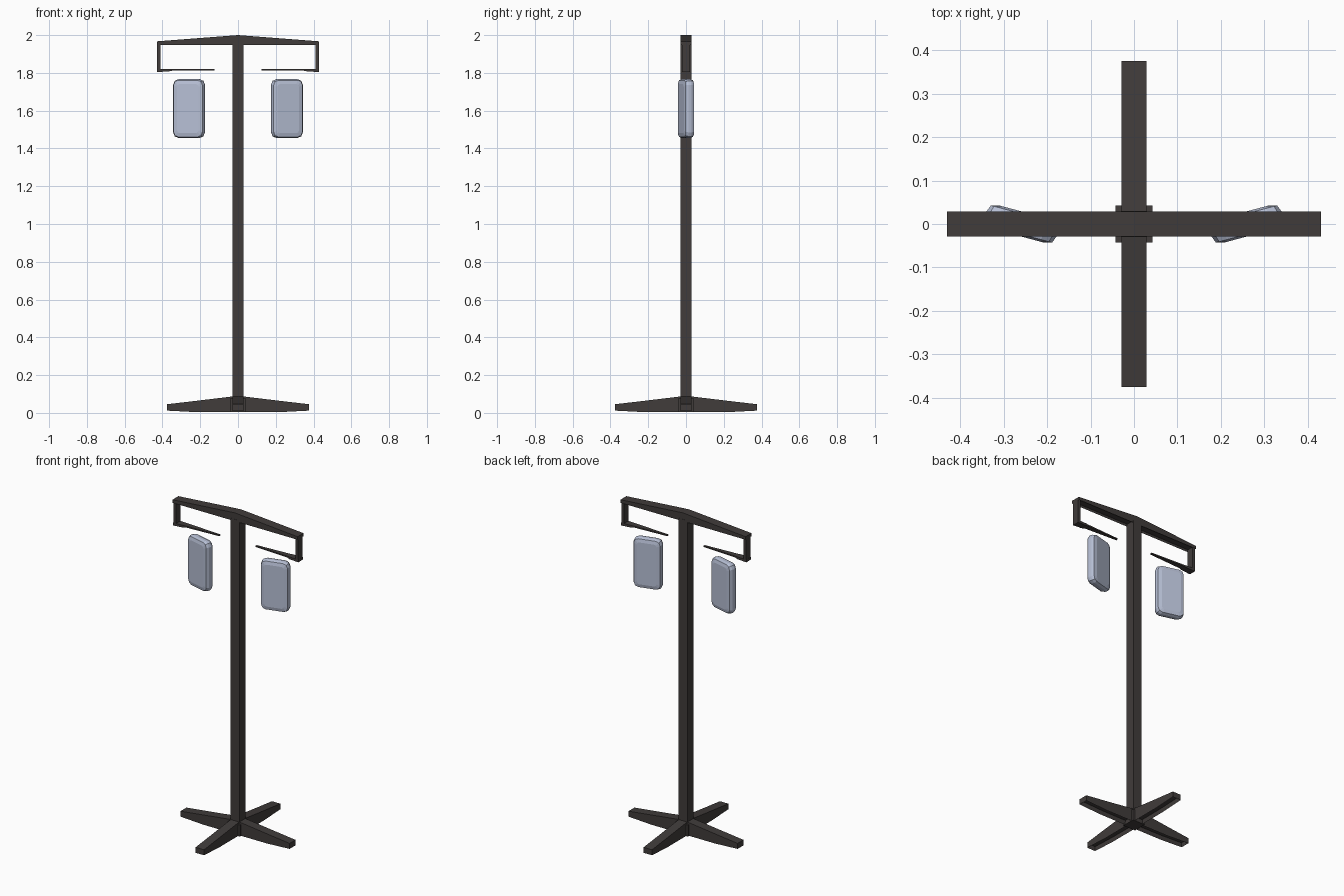
import bpy, bmesh, math
from mathutils import Matrix, Vector

if "Cube" in bpy.data.objects:
    bpy.data.objects.remove(bpy.data.objects["Cube"])


def material(name, rgb):
    m = bpy.data.materials.new(name)
    m.diffuse_color = (*rgb, 1)
    m.use_nodes = True
    m.node_tree.nodes["Principled BSDF"].inputs["Base Color"].default_value = m.diffuse_color
    return m


DARK = material("dark iron", (0.052, 0.045, 0.043))
BLUE = material("pale blue grey", (0.47, 0.52, 0.66))


def finish(bm, name, mat):
    bmesh.ops.recalc_face_normals(bm, faces=bm.faces)
    me = bpy.data.meshes.new(name)
    bm.to_mesh(me)
    bm.free()
    me.materials.append(mat)
    ob = bpy.data.objects.new(name, me)
    bpy.context.collection.objects.link(ob)
    return ob


def loft(bm, rings):
    """Skin a list of equal-length rings and cap both ends."""
    vs = [[bm.verts.new(p) for p in r] for r in rings]
    n = len(vs[0])
    for a, b in zip(vs, vs[1:]):
        for i in range(n):
            j = (i + 1) % n
            bm.faces.new((a[i], a[j], b[j], b[i]))
    bm.faces.new(vs[0])
    bm.faces.new(vs[-1])


def bar(name, sections, angle=0, channel=0):
    """Bar along x from (x, half width, z low, z high); optional hollow underside."""
    bm = bmesh.new()
    loft(bm, [[(x, -w, lo), (x, w, lo), (x, w, hi), (x, -w, hi)]
              for x, w, lo, hi in sections])
    bmesh.ops.recalc_face_normals(bm, faces=bm.faces)
    if channel:
        under = [f for f in bm.faces if f.normal.z < -0.9]
        bmesh.ops.inset_region(bm, faces=under, thickness=0.006)
        for v in {v for f in under for v in f.verts}:
            v.co.z += channel
    bm.transform(Matrix.Rotation(angle, 4, 'Z'))
    return finish(bm, name, DARK)


# post and base hub
bar("post", [(-0.03, 0.03, 0.03, 1.96), (0.03, 0.03, 0.03, 1.96)])
bar("base_hub", [(-0.0425, 0.0425, 0.004, 0.075), (0.0425, 0.0425, 0.004, 0.075)])

# four tapered feet, hollow below
for i, side in enumerate(("right", "back", "left", "front")):
    bar(side + "_foot", [(0.02, 0.029, 0.004, 0.088), (0.22, 0.029, 0.004, 0.064),
                         (0.375, 0.029, 0.012, 0.046)],
        i * math.pi / 2, 0.025)

# peaked top arm, hollow below
bar("top_arm", [(-0.43, 0.029, 1.948, 1.967), (0, 0.029, 1.948, 2.0),
                (0.43, 0.029, 1.948, 1.967)], 0, 0.012)


def rounded_rect(inset, y, hw=0.085, hh=0.156, r=0.03):
    pts = []
    r = max(r - inset * 0.6, 0.01)
    for k, (sx, sz) in enumerate(((1, 1), (-1, 1), (-1, -1), (1, -1))):
        for a in (0, 45, 90):
            t = math.radians(a + 90 * k)
            pts.append((sx * (hw - inset - r) + r * math.cos(t), y,
                        sz * (hh - inset - r) + r * math.sin(t)))
    return pts


for side, s in (("left", -1), ("right", 1)):
    turn = 0 if s > 0 else math.pi
    # drop bracket and tapered lower prong
    bar(side + "_drop", [(0.411, 0.022, 1.805, 1.955), (0.429, 0.022, 1.805, 1.955)], turn)
    bar(side + "_prong", [(0.43, 0.022, 1.805, 1.821), (0.37, 0.020, 1.807, 1.821),
                          (0.345, 0.017, 1.812, 1.821), (0.125, 0.006, 1.813, 1.820)], turn)
    # hanging lantern panel with softened rim, slightly turned
    bm = bmesh.new()
    loft(bm, [rounded_rect(i, y) for i, y in
              ((0.026, -0.028), (0.006, -0.023), (0, -0.008),
               (0, 0.008), (0.006, 0.023), (0.026, 0.028))])
    bm.transform(Matrix.Translation((s * 0.259, 0, 1.611))
                 @ Matrix.Rotation(s * math.radians(15), 4, 'Z'))
    finish(bm, side + "_lantern", BLUE)
